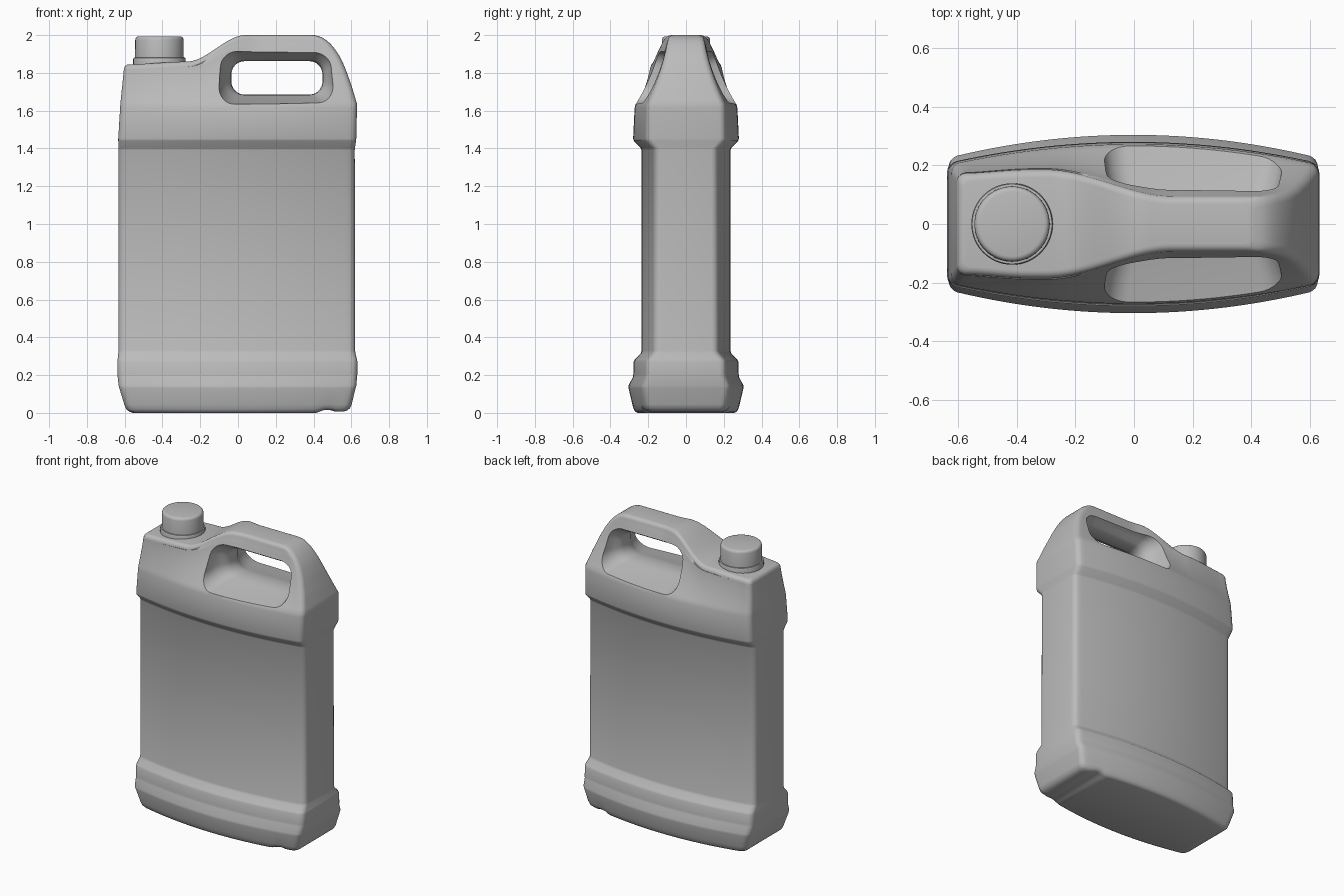
import bpy, bmesh, math

if "Cube" in bpy.data.objects:
    bpy.data.objects.remove(bpy.data.objects["Cube"])

def material(name, rgb):
    m = bpy.data.materials.new(name)
    m.diffuse_color = (*rgb, 1)
    m.use_nodes = True
    m.node_tree.nodes["Principled BSDF"].inputs["Base Color"].default_value = m.diffuse_color
    return m

PLASTIC = material("grey plastic", (0.5, 0.5, 0.5))

def interp(pts, v):
    if v <= pts[0][0]:
        return pts[0][1]
    for (a, p), (b, q) in zip(pts, pts[1:]):
        if v <= b:
            return p + (q - p) * (v - a) / (b - a)
    return pts[-1][1]

def smooth(a, b, v):
    t = max(0, min(1, (v - a) / (b - a)))
    return t * t * (3 - 2 * t)

def make(name, bm, angle=35):
    bmesh.ops.recalc_face_normals(bm, faces=bm.faces)
    me = bpy.data.meshes.new(name)
    bm.to_mesh(me)
    bm.free()
    me.materials.append(PLASTIC)
    ob = bpy.data.objects.new(name, me)
    bpy.context.collection.objects.link(ob)
    finish(ob, angle)
    return ob

def finish(ob, angle):
    bpy.ops.object.select_all(action='DESELECT')
    ob.select_set(True)
    bpy.context.view_layer.objects.active = ob
    bpy.ops.object.shade_smooth_by_angle(angle=math.radians(angle))

def bridge(bm, rings):
    for r, s in zip(rings, rings[1:]):
        n = len(r)
        for i in range(n):
            bm.faces.new((r[i], r[(i + 1) % n], s[(i + 1) % n], s[i]))

# Body: rings from the base to the top; each ring has bowed long sides and rounded corners
N, CORNER, STEPS, SHOULDER = 56, 0.03, 4, 1.635

def half_ring(xl, xr, width, height):
    """Front half of a ring from the left end to the right end."""
    pts = []
    for i in range(STEPS):
        a = math.pi / 2 * i / STEPS
        pts.append((xl + CORNER * (1 - math.cos(a)), CORNER * (1 - math.sin(a))))
    for i in range(N + 1):
        pts.append((xl + CORNER + (xr - xl - 2 * CORNER) * i / N, 0))
    for i in reversed(range(STEPS)):
        a = math.pi / 2 * i / STEPS
        pts.append((xr - CORNER * (1 - math.cos(a)), CORNER * (1 - math.sin(a))))
    return [(x, width(x, (x - xl) / (xr - xl)) - cut, height(x)) for x, cut in pts]

def bowed(mid, end):
    return lambda x, u: end + (mid - end) * (1 - (2 * u - 1) ** 2)

def shoulder_z(x):
    return 1.845 + 0.015 * smooth(-0.6, -0.25, x) + 0.14 * smooth(-0.27, 0.04, x)

def top_width(x):
    return 0.165 + 0.013 * smooth(-0.6, -0.35, x) - 0.09 * smooth(-0.3, 0.13, x)

# z, left end, right end, half depth at middle, half depth at ends
LEVELS = [
    (0.000, -0.555, 0.555, 0.255, 0.185), (0.006, -0.575, 0.575, 0.268, 0.198),
    (0.020, -0.592, 0.592, 0.277, 0.207), (0.045, -0.602, 0.602, 0.284, 0.212),
    (0.130, -0.628, 0.622, 0.304, 0.226), (0.145, -0.632, 0.627, 0.304, 0.226),
    (0.190, -0.637, 0.630, 0.281, 0.208), (0.205, -0.638, 0.632, 0.279, 0.206),
    (0.270, -0.638, 0.632, 0.277, 0.204), (0.283, -0.637, 0.630, 0.271, 0.198),
    (0.315, -0.634, 0.622, 0.240, 0.170), (0.330, -0.633, 0.620, 0.235, 0.165),
    (1.390, -0.633, 0.618, 0.235, 0.165), (1.402, -0.633, 0.619, 0.240, 0.170),
    (1.440, -0.634, 0.625, 0.276, 0.205), (1.452, -0.634, 0.626, 0.280, 0.208),
    (1.615, -0.624, 0.630, 0.272, 0.203)]
halves = []
for z, xl, xr, mid, end in LEVELS:
    # small groove across the underside near the right end
    fade = max(0, 1 - z / 0.045) * 0.016
    halves.append(half_ring(xl, xr, bowed(mid, end),
                  lambda x, z=z, f=fade: z + f * smooth(0.41, 0.46, x) * (1 - 0.6 * smooth(0.48, 0.52, x))))

RIGHT = [(1.635, .63), (1.73, .602), (1.82, .570), (1.88, .543), (1.92, .518),
         (1.95, .494), (1.975, .466), (1.99, .44), (2.0, .405)]
LEFT = [(1.635, -.623), (1.82, -.604), (1.835, -.599), (1.845, -.585)]
base = bowed(0.266, 0.2)
R = 0.028
upper = [(i / 16, 0, 0) for i in range(15)]
upper += [(1, R * (1 - math.cos(a)), R * (1 - math.sin(a)))
          for a in (math.pi / 2 * k / 5 for k in range(6))]
for t, inset, drop in upper:
    s = 1 - (1 - t) ** 1.5
    xr = interp(RIGHT, 2.0 - (1 - t) * 0.365 - drop)
    xl = interp(LEFT, 1.845 - (1 - t) * 0.21 - drop)
    halves.append(half_ring(
        xl, xr,
        lambda x, u, s=s, c=inset: base(x, u) * (1 - s) + (top_width(x) + 0.008) * s - c,
        lambda x, t=t, d=drop: SHOULDER + (shoulder_z(x) - SHOULDER) * t - d))

bm = bmesh.new()
rings = []
for h in halves:
    rings.append([bm.verts.new((x, -y, z)) for x, y, z in h]
                 + [bm.verts.new((x, y, z)) for x, y, z in reversed(h)])
bridge(bm, rings)
for r in (rings[0], rings[-1]):
    n = len(r)
    for i in range(n // 2 - 1):
        bm.faces.new((r[i], r[i + 1], r[n - 2 - i], r[n - 1 - i]))
body = make("can_body", bm)

# Hand hole cutter: rounded rectangles that flare outward to both sides
# distance from centre, left, right, bottom, top, corner radius
FLARE = [(0.0, -0.035, 0.447, 1.685, 1.862, 0.07), (0.035, -0.038, 0.45, 1.683, 1.865, 0.07),
         (0.06, -0.047, 0.459, 1.679, 1.876, 0.075), (0.085, -0.062, 0.474, 1.673, 1.894, 0.08),
         (0.12, -0.08, 0.49, 1.665, 1.912, 0.085), (0.18, -0.096, 0.505, 1.652, 1.925, 0.085),
         (0.25, -0.105, 0.515, 1.638, 1.93, 0.085), (0.33, -0.11, 0.52, 1.622, 1.935, 0.085)]
bm = bmesh.new()
rings = []
for side, rows in ((-1, FLARE[:0:-1]), (1, FLARE)):
    for d, x0, x1, z0, z1, r in rows:
        ring = []
        for q, (cx, cz) in enumerate(((x1 - r, z1 - r), (x0 + r, z1 - r),
                                      (x0 + r, z0 + r), (x1 - r, z0 + r))):
            for k in range(9):
                a = math.pi / 2 * (q + k / 8)
                ring.append(bm.verts.new((cx + r * math.cos(a), side * d, cz + r * math.sin(a))))
        rings.append(ring)
bridge(bm, rings)
bm.faces.new(rings[0])
bm.faces.new(rings[-1])
cutter = make("hand_hole_cutter", bm)
cutter.hide_render = True

mod = body.modifiers.new("hand_hole", 'BOOLEAN')
mod.operation = 'DIFFERENCE'
mod.solver = 'EXACT'
mod.object = cutter
bpy.context.view_layer.objects.active = body
bpy.ops.object.modifier_apply(modifier=mod.name)
bpy.data.objects.remove(cutter)
finish(body, 40)

# Neck ring and screw cap: turned profiles
def lathe(name, profile, cx, n=64):
    bm = bmesh.new()
    rings = [[bm.verts.new((cx + r * math.cos(2 * math.pi * i / n),
                            r * math.sin(2 * math.pi * i / n), z)) for i in range(n)]
             for r, z in profile]
    bridge(bm, rings)
    bm.faces.new(rings[0])
    bm.faces.new(rings[-1])
    return make(name, bm)

lathe("neck_ring", [(0.139, 1.83), (0.139, 1.872), (0.136, 1.88), (0.12, 1.882)], -0.416)
lathe("screw_cap", [(0.129, 1.86), (0.128, 1.975), (0.125, 1.985), (0.119, 1.991), (0.11, 1.993)], -0.416)
